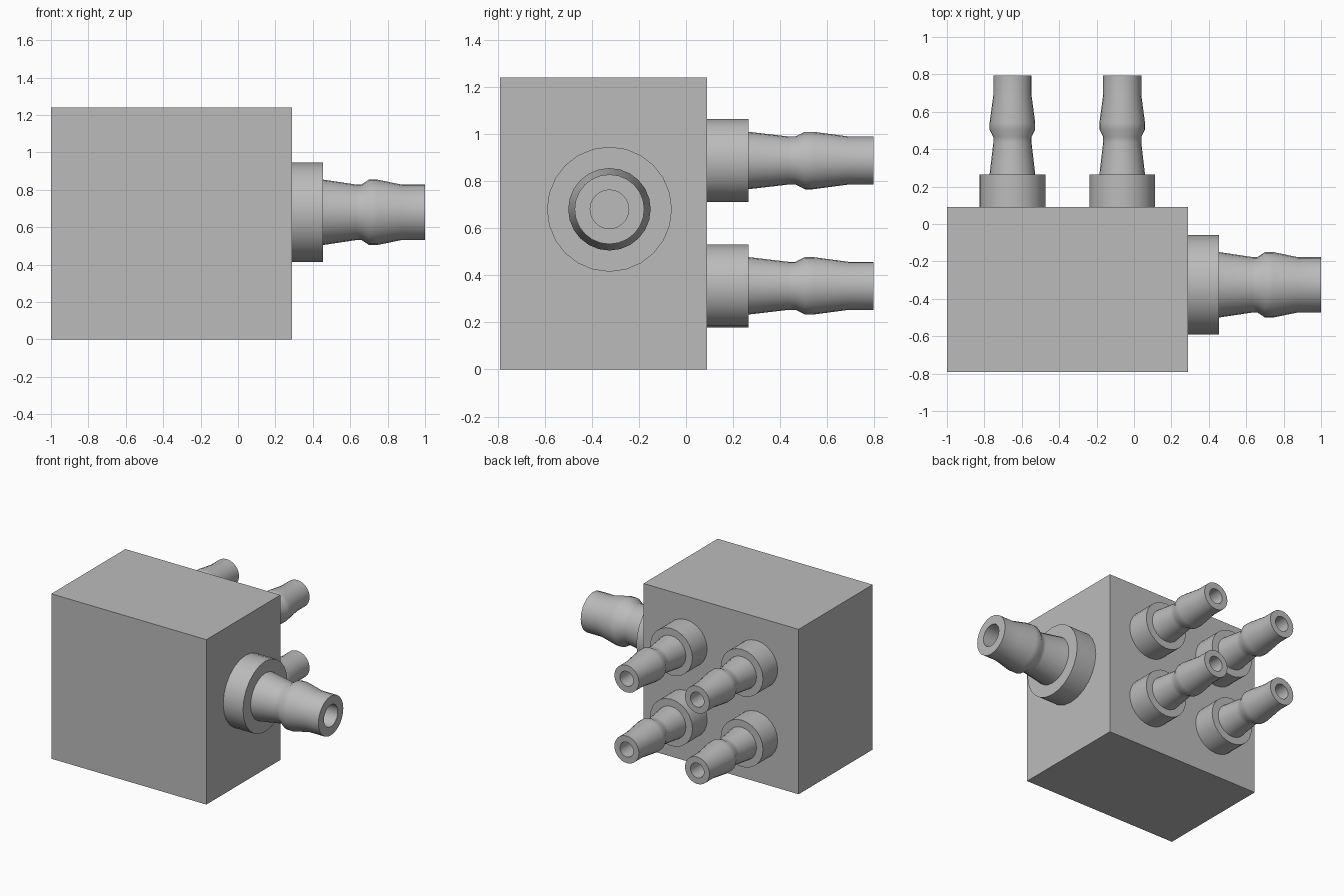
import bpy
import bmesh
import math
from mathutils import Matrix

SIDES = 24

if "Cube" in bpy.data.objects:
    bpy.data.objects.remove(bpy.data.objects["Cube"], do_unlink=True)

grey = bpy.data.materials.new("plain grey")
grey.use_nodes = True
grey.diffuse_color = (0.5, 0.5, 0.5, 1)
grey.node_tree.nodes["Principled BSDF"].inputs["Base Color"].default_value = (0.5, 0.5, 0.5, 1)


def add_object(name, bm, matrix=Matrix()):
    bmesh.ops.recalc_face_normals(bm, faces=bm.faces)
    mesh = bpy.data.meshes.new(name)
    bm.to_mesh(mesh)
    bm.free()
    mesh.materials.append(grey)
    obj = bpy.data.objects.new(name, mesh)
    obj.matrix_world = matrix
    bpy.context.collection.objects.link(obj)
    return obj


def lathe(name, profile, matrix):
    """Spin (radius, height) points about z; both ends lie on the axis."""
    bm = bmesh.new()
    verts = [bm.verts.new((r, 0, h)) for r, h in profile]
    edges = [bm.edges.new(pair) for pair in zip(verts, verts[1:])]
    bmesh.ops.spin(bm, geom=verts + edges, cent=(0, 0, 0), axis=(0, 0, 1),
                   angle=math.tau, steps=SIDES)
    bmesh.ops.remove_doubles(bm, verts=bm.verts, dist=0.0001)
    obj = add_object(name, bm, matrix)
    bpy.ops.object.select_all(action="DESELECT")
    obj.select_set(True)
    bpy.context.view_layer.objects.active = obj
    bpy.ops.object.shade_smooth_by_angle(angle=math.radians(35))


def hose_fitting(name, matrix, collar, barb, neck, bore, heights):
    """Collar, barbed spigot and blind bore in one turned profile."""
    step, neck_a, neck_b, bump_a, bump_b, taper, tip = heights
    lathe(name, [
        (0, 0), (collar, 0), (collar, step), (barb, step),
        (neck, neck_a), (neck, neck_b), (barb, bump_a), (barb, bump_b),
        (neck, taper), (neck, tip), (bore, tip), (bore, 0.01), (0, 0.01),
    ], matrix)


# Manifold block
bm = bmesh.new()
bmesh.ops.create_cube(bm, size=1, matrix=Matrix.Translation((-0.355, -0.35, 0.62))
                      @ Matrix.Diagonal((1.29, 0.88, 1.24, 1)))
add_object("manifold_block", bm)

# Large inlet on the left side
hose_fitting("inlet_fitting",
             Matrix.Translation((0.29, -0.325, 0.68)) @ Matrix.Rotation(math.pi / 2, 4, "Y"),
             0.265, 0.175, 0.148, 0.082,
             (0.165, 0.345, 0.37, 0.41, 0.455, 0.585, 0.71))

# Four small outlets on the back
for side, x in (("right", -0.65), ("left", -0.063)):
    for level, z in (("lower", 0.355), ("upper", 0.887)):
        hose_fitting(f"{level}_{side}_outlet_fitting",
                     Matrix.Translation((x, 0.09, z)) @ Matrix.Rotation(-math.pi / 2, 4, "X"),
                     0.176, 0.122, 0.102, 0.056,
                     (0.175, 0.345, 0.375, 0.415, 0.45, 0.6, 0.705))
